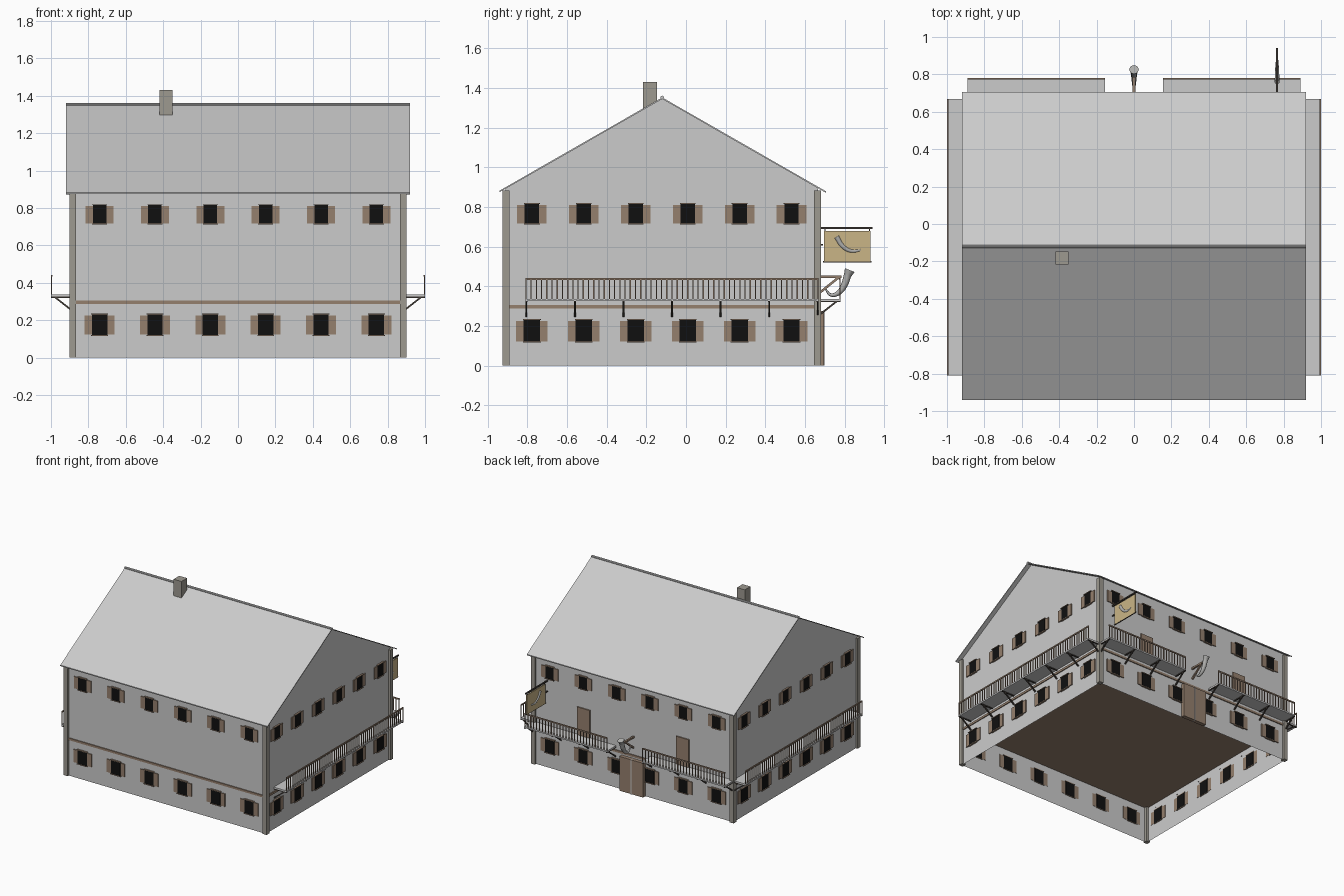
import bpy, bmesh, math
from mathutils import Matrix, Vector

if "Cube" in bpy.data.objects:
    bpy.data.objects.remove(bpy.data.objects["Cube"])


def material(name, rgb):
    m = bpy.data.materials.new(name)
    m.diffuse_color = (*rgb, 1)
    m.use_nodes = True
    m.node_tree.nodes["Principled BSDF"].inputs["Base Color"].default_value = m.diffuse_color
    return m


PLASTER = material("plaster_grey", (0.60, 0.60, 0.60))
STONE = material("stone_grey", (0.34, 0.32, 0.28))
WOOD = material("brown_wood", (0.30, 0.215, 0.155))
DARK = material("dark_timber", (0.06, 0.05, 0.042))
GLASS = material("black_glass", (0.005, 0.005, 0.005))
PARCH = material("sign_tan", (0.59, 0.46, 0.24))
METAL = material("horn_grey", (0.42, 0.42, 0.41))

# Wall planes and roof line
HX, Y0, Y1 = 0.885, -0.91, 0.665
MID = (Y0 + Y1) / 2
RIDGE_Y, RIDGE_Z, SLOPE = -0.12, 1.345, 0.573


def roof_z(y):
    return RIDGE_Z - SLOPE * abs(y - RIDGE_Y)


def finish(name, bm, mat):
    me = bpy.data.meshes.new(name)
    bm.to_mesh(me)
    bm.free()
    ob = bpy.data.objects.new(name, me)
    me.materials.append(mat)
    bpy.context.collection.objects.link(ob)
    return ob


def add_box(bm, lo, hi, frame=Matrix()):
    lo, hi = Vector(lo), Vector(hi)
    size = Matrix.Diagonal((*(hi - lo), 1))
    bmesh.ops.create_cube(bm, size=1, matrix=frame @ Matrix.Translation((lo + hi) / 2) @ size)


def add_bar(bm, a, b, t, frame=Matrix()):
    a, b = Vector(a), Vector(b)
    d = b - a
    rot = d.to_track_quat('Z', 'Y').to_matrix().to_4x4()
    bmesh.ops.create_cube(bm, size=1, matrix=frame @ Matrix.Translation((a + b) / 2) @ rot
                          @ Matrix.Diagonal((t, t, d.length, 1)))


def box(name, lo, hi, mat):
    bm = bmesh.new()
    add_box(bm, lo, hi)
    return finish(name, bm, mat)


def prism(name, profile, hx, mat, caps=True):
    """Extrude a (y, z) outline along x; the open base is left without a face."""
    bm = bmesh.new()
    left = [bm.verts.new((-hx, y, z)) for y, z in profile]
    right = [bm.verts.new((hx, y, z)) for y, z in profile]
    n = len(profile)
    for i in range(n if caps is True else n - 1):
        if caps is True or i in caps:
            bm.faces.new((left[i], left[(i + 1) % n], right[(i + 1) % n], right[i]))
    bm.faces.new(left)
    bm.faces.new(right[::-1])
    bmesh.ops.recalc_face_normals(bm, faces=bm.faces)
    return finish(name, bm, mat)


def horn(name, points, mat):
    """Curved tapering tube through (x, y, z, radius) points."""
    cu = bpy.data.curves.new(name, 'CURVE')
    cu.dimensions = '3D'
    cu.bevel_depth, cu.bevel_resolution, cu.resolution_u = 1, 2, 5
    cu.use_fill_caps = True
    sp = cu.splines.new('BEZIER')
    sp.bezier_points.add(len(points) - 1)
    for bp, (x, y, z, r) in zip(sp.bezier_points, points):
        bp.co, bp.radius = (x, y, z), r
        bp.handle_left_type = bp.handle_right_type = 'AUTO'
    ob = bpy.data.objects.new(name, cu)
    cu.materials.append(mat)
    bpy.context.collection.objects.link(ob)


# House shell, open underneath, with gable ends
prism("walls", [(Y0, 0), (Y0, roof_z(Y0)), (RIDGE_Y, RIDGE_Z), (Y1, roof_z(Y1)), (Y1, 0)],
      HX, PLASTER, caps=(0, 3))
# Upper floor slab, edge showing as a band around the walls
box("upper_floor", (-0.892, Y0 - 0.007, 0.288), (0.892, Y1 + 0.007, 0.305), WOOD)

# Roof and ridge
T = 0.008
ends = (-0.94, 0.705)
prism("roof", [(ends[0], roof_z(ends[0])), (RIDGE_Y, RIDGE_Z), (ends[1], roof_z(ends[1])),
               (ends[1], roof_z(ends[1]) + T), (RIDGE_Y, RIDGE_Z + T), (ends[0], roof_z(ends[0]) + T)],
      0.92, PLASTER)
bm = bmesh.new()
bmesh.ops.create_cone(bm, cap_ends=True, segments=8, radius1=0.009, radius2=0.009, depth=1.84,
                      matrix=Matrix.Translation((0, RIDGE_Y, 1.353)) @ Matrix.Rotation(math.pi / 2, 4, 'Y'))
finish("ridge_cap", bm, PLASTER)
box("chimney", (-0.42, -0.217, 1.27), (-0.35, -0.146, 1.43), STONE)

# Corner posts
bm = bmesh.new()
for sx in (-1, 1):
    for y in (-0.907, 0.664):
        add_box(bm, (sx * 0.883 - 0.0175, y - 0.0175, 0), (sx * 0.883 + 0.0175, y + 0.0175, 0.884))
finish("corner_posts", bm, STONE)


# Local wall frames: x along the wall, -y outward, z up
def frame(x, y, turn):
    return Matrix.Translation((x, y, 0)) @ Matrix.Rotation(math.radians(turn), 4, 'Z')


FRONT, RIGHT = frame(0, Y0, 0), frame(HX, MID, 90)
BACK, LEFT = frame(0, Y1, 180), frame(-HX, MID, 270)

# Windows: pane, top and bottom ledges, pair of open shutters
panes, ledges, shutters = bmesh.new(), bmesh.new(), bmesh.new()
for wall, step in ((FRONT, 0.296), (BACK, 0.296), (RIGHT, 0.262), (LEFT, 0.262)):
    for z0, z1, half, wide in ((0.12, 0.23, 0.041, 0.08), (0.714, 0.815, 0.036, 0.075)):
        for i in range(6):
            u = (i - 2.5) * step
            add_box(panes, (u - half, -0.008, z0), (u + half, 0.006, z1), wall)
            for z in (z0 - 0.003, z1):
                add_box(ledges, (u - half - 0.004, -0.014, z), (u + half + 0.004, 0.006, z + 0.005), wall)
            for s in (-1, 1):
                a, b = sorted((u + s * half, u + s * wide))
                add_box(shutters, (a, -0.007, z0 + 0.003), (b, 0.002, z1 - 0.004), wall)
finish("window_panes", panes, GLASS)
finish("window_ledges", ledges, WOOD)
finish("shutters", shutters, WOOD)

# Balconies: deck, railing and diagonal brackets
decks, rails, braces = bmesh.new(), bmesh.new(), bmesh.new()
for wall, u0, u1, count in ((RIGHT, -0.688, 0.792, 7), (LEFT, -0.792, 0.688, 7),
                            (BACK, -0.89, -0.155, 4), (BACK, 0.155, 0.89, 4)):
    out = -0.115
    add_box(decks, (u0, out, 0.326), (u1, 0, 0.337), wall)
    add_box(rails, (u0, out, 0.433), (u1, out + 0.008, 0.443), wall)
    n = round((u1 - u0) / 0.0265)
    for i in range(n + 1):
        u = u0 + 0.003 + (u1 - u0 - 0.006) * i / n
        add_box(rails, (u - 0.003, out + 0.001, 0.335), (u + 0.003, out + 0.006, 0.435), wall)
    for i in range(count):
        u = u0 + 0.005 + (u1 - u0 - 0.01) * i / (count - 1)
        add_bar(braces, (u, 0, 0.25), (u, -0.1, 0.328), 0.009, wall)
        add_box(braces, (u - 0.005, out, 0.320), (u + 0.005, 0, 0.328), wall)
finish("balcony_decks", decks, PLASTER)
finish("balcony_railings", rails, WOOD)
finish("balcony_brackets", braces, DARK)

# Double entrance door and two balcony doors on the back
bm = bmesh.new()
for s in (-1, 1):
    a, b = sorted((s * 0.002, s * 0.105))
    add_box(bm, (a, -0.03, 0), (b, 0, 0.275), BACK)
    add_box(bm, (s * 0.44 - 0.056, -0.01, 0.335), (s * 0.44 + 0.056, 0, 0.56), BACK)
finish("doors", bm, WOOD)
box("door_strip", (-0.004, Y1, 0), (0.004, Y1 + 0.034, 0.275), PLASTER)

# Horn hung on a braced beam above the entrance
bm = bmesh.new()
add_bar(bm, (0, Y1, 0.448), (0, 0.785, 0.448), 0.014)
add_bar(bm, (0, Y1, 0.36), (0, 0.77, 0.445), 0.012)
finish("entrance_beam", bm, WOOD)
horn("entrance_horn", [(0, 0.705, 0.385, 0.004), (0, 0.73, 0.357, 0.008), (0, 0.77, 0.368, 0.013),
                       (0, 0.80, 0.41, 0.017), (0, 0.815, 0.455, 0.019), (0, 0.826, 0.482, 0.026)], METAL)

# Hanging sign with a horn in relief on both faces
SX = 0.765
box("sign_board", (SX - 0.004, 0.695, 0.525), (SX + 0.004, 0.93, 0.68), PARCH)
bm = bmesh.new()
add_bar(bm, (SX, Y1, 0.694), (SX, 0.942, 0.694), 0.01)
add_bar(bm, (SX, 0.69, 0.525), (SX, 0.935, 0.525), 0.007)
add_bar(bm, (SX, Y1, 0.61), (SX, 0.69, 0.61), 0.008)
for y in (0.70, 0.925):
    add_bar(bm, (SX, y, 0.675), (SX, y, 0.694), 0.005)
finish("sign_rods", bm, DARK)
horn("sign_horn", [(SX, 0.76, 0.65, 0.014), (SX, 0.79, 0.603, 0.012),
                   (SX, 0.835, 0.578, 0.010), (SX, 0.88, 0.583, 0.006)], METAL)
